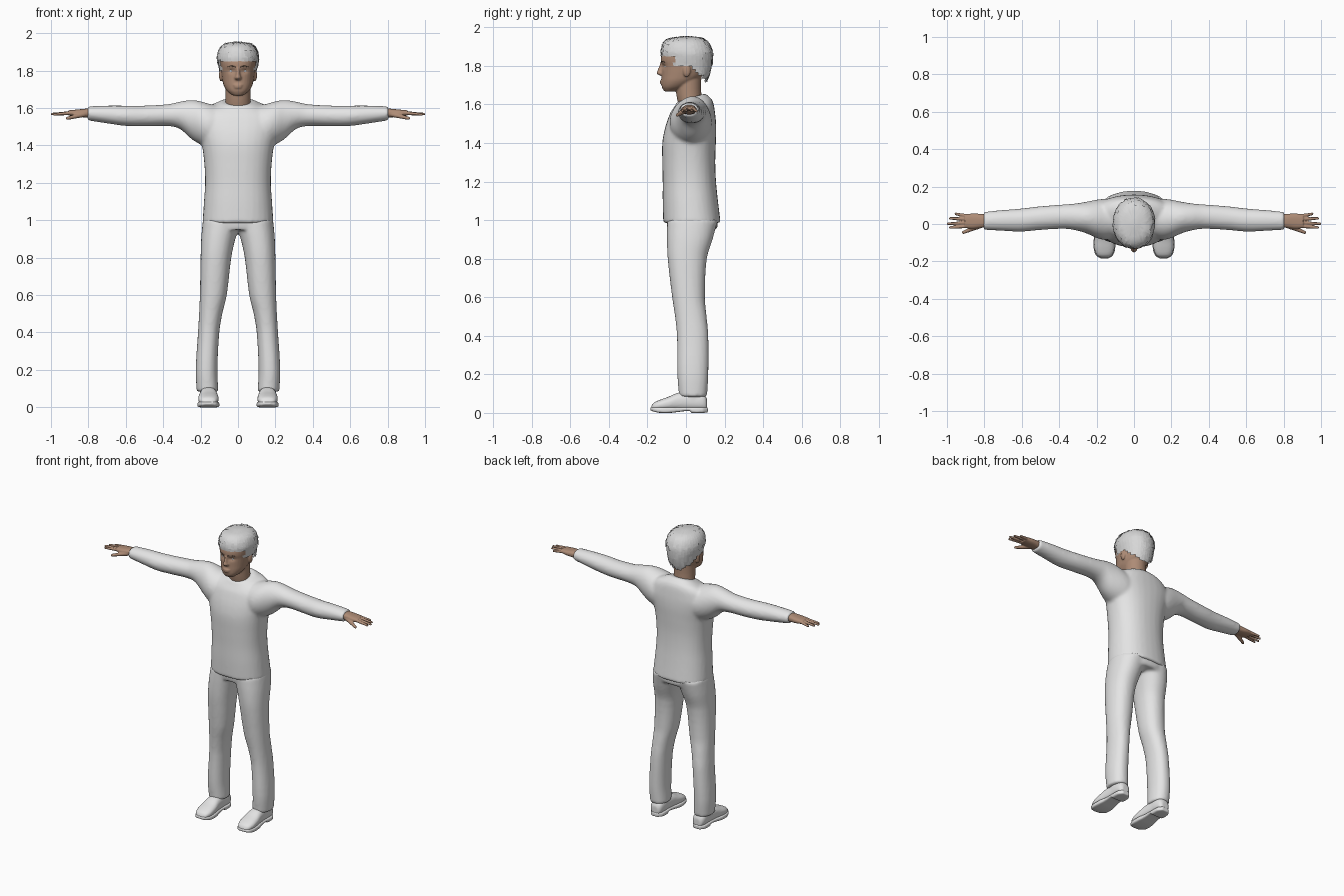
import bpy, bmesh, math, random
from mathutils import Vector, Matrix

if "Cube" in bpy.data.objects:
    bpy.data.objects.remove(bpy.data.objects["Cube"])

random.seed(4)


def material(name, rgb):
    m = bpy.data.materials.new(name)
    m.diffuse_color = (*rgb, 1)
    m.use_nodes = True
    m.node_tree.nodes["Principled BSDF"].inputs["Base Color"].default_value = m.diffuse_color
    return m


CLOTH = material("cloth grey", (0.78, 0.78, 0.78))
SKIN = material("skin brown", (0.42, 0.26, 0.18))
HAIR = material("hair grey", (0.68, 0.68, 0.68))
EYE = material("eye white", (0.6, 0.64, 0.68))
IRIS = material("iris grey", (0.2, 0.24, 0.28))
BROW = material("brow brown", (0.16, 0.11, 0.08))


def smooth_rings(rings, sub):
    """Hermite interpolation of ring extents along the loft axis."""
    n = len(rings)
    R = [Vector(r[1:]) for r in rings]
    T = [r[0] for r in rings]

    def tangent(i):
        a, b = max(i - 1, 0), min(i + 1, n - 1)
        return (R[b] - R[a]) / (T[b] - T[a])
    out = []
    for i in range(n - 1):
        h = T[i + 1] - T[i]
        for k in range(sub):
            u = k / sub
            p = (R[i] * (2*u**3 - 3*u**2 + 1) + tangent(i) * h * (u**3 - 2*u**2 + u)
                 + R[i + 1] * (3*u**2 - 2*u**3) + tangent(i + 1) * h * (u**3 - u**2))
            out.append((T[i] + h * u, *p))
    return out + [rings[-1]]


def loft(bm, axis, rings, n=2.0, seg=32, sub=4, side=1):
    """Rings are (position on axis, a min, a max, b min, b max)."""
    rows = []
    for t, a0, a1, b0, b1 in smooth_rings(rings, sub):
        row = []
        for j in range(seg):
            w = 2 * math.pi * j / seg
            c, s = math.cos(w), math.sin(w)
            a = (a0 + a1) / 2 + (a1 - a0) / 2 * math.copysign(abs(c) ** (2 / n), c)
            b = (b0 + b1) / 2 + (b1 - b0) / 2 * math.copysign(abs(s) ** (2 / n), s)
            x, y, z = {'x': (t, a, b), 'y': (a, t, b), 'z': (a, b, t)}[axis]
            row.append(bm.verts.new((x * side, y, z)))
        rows.append(row)
    for r, q in zip(rows, rows[1:]):
        for j in range(seg):
            k = (j + 1) % seg
            bm.faces.new((r[j], r[k], q[k], q[j]))
    bm.faces.new(rows[0])
    bm.faces.new(rows[-1])
    return rows


def ball(bm, centre, radii):
    mat = Matrix.Translation(centre) @ Matrix.Diagonal((*radii, 1))
    bmesh.ops.create_icosphere(bm, subdivisions=2, radius=1, matrix=mat)


def finger(bm, p0, p1, r0, r1, side):
    for i in range(19):
        u = i / 18
        p, r = Vector(p0).lerp(Vector(p1), u), r0 + (r1 - r0) * u
        ball(bm, (p.x * side, p.y, p.z), (r, r, r))


def finish(name, bm, mats, voxel=0, relax=4):
    bmesh.ops.recalc_face_normals(bm, faces=bm.faces)
    mesh = bpy.data.meshes.new(name)
    bm.to_mesh(mesh)
    bm.free()
    ob = bpy.data.objects.new(name, mesh)
    bpy.context.collection.objects.link(ob)
    if voxel:                                   # fuse overlapping volumes into one skin
        m = ob.modifiers.new("fuse", 'REMESH')
        m.mode, m.voxel_size = 'VOXEL', voxel
        s = ob.modifiers.new("relax", 'SMOOTH')
        s.factor, s.iterations = 0.5, relax
        bpy.context.view_layer.update()
        dg = bpy.context.evaluated_depsgraph_get()
        mesh = bpy.data.meshes.new_from_object(ob.evaluated_get(dg))
        ob.modifiers.clear()
        ob.data = mesh
    mesh.materials.clear()
    for m in mats:
        mesh.materials.append(m)
    mesh.shade_smooth()
    return ob


# Sweater: torso and both sleeves
bm = bmesh.new()
loft(bm, 'z', [(z, -h, h, f, b) for z, h, f, b in (
    (.985, .19, -.118, .18), (1.1, .182, -.121, .166), (1.2, .176, -.121, .156),
    (1.3, .18, -.123, .152), (1.4, .193, -.123, .155), (1.47, .212, -.111, .157),
    (1.53, .225, -.092, .154), (1.58, .2, -.072, .146), (1.605, .16, -.06, .135),
    (1.62, .12, -.052, .118), (1.635, .086, -.047, .1))], 2.3)
for v in bm.verts:                              # collar slopes down to the front
    v.co.z += .3 * (v.co.y - .025) * min(1, max(0, (v.co.z - 1.56) / .075))
for s in (1, -1):
    loft(bm, 'x', [(.05, -.06, .13, 1.42, 1.605), (.15, -.085, .135, 1.39, 1.622),
                   (.2, -.075, .13, 1.405, 1.636), (.25, -.052, .12, 1.435, 1.643),
                   (.31, -.034, .11, 1.488, 1.634), (.37, -.026, .105, 1.503, 1.621),
                   (.5, -.032, .095, 1.502, 1.613), (.6, -.041, .083, 1.504, 1.613),
                   (.7, -.037, .075, 1.518, 1.613), (.805, -.031, .065, 1.534, 1.609)], side=s)
finish("sweater", bm, [CLOTH], .01, 5)

# Trousers: hips and both legs
bm = bmesh.new()
loft(bm, 'z', [(.95, -.17, .17, -.092, .158), (.98, -.186, .186, -.098, .166),
               (1.03, -.18, .18, -.1, .155)], 2.3)
for s in (1, -1):
    loft(bm, 'z', [(.083, .105, .221, -.036, .109), (.2, .11, .226, -.045, .116),
                   (.4, .1, .214, -.047, .116), (.5, .084, .208, -.057, .107),
                   (.6, .06, .204, -.072, .098), (.8, .036, .2, -.095, .108),
                   (.9, .014, .197, -.099, .138), (1.0, -.02, .188, -.098, .165)],
         2.2, side=s)
finish("trousers", bm, [CLOTH], .01, 4)

# Shoes and soles
for s, tag in ((1, "left"), (-1, "right")):
    bm = bmesh.new()
    loft(bm, 'y', [(y, .158 - h, .158 + h, .012, t) for y, h, t in (
        (-.18, .022, .035), (-.168, .04, .052), (-.135, .053, .068), (-.09, .054, .084),
        (-.04, .048, .105), (.02, .044, .11), (.07, .044, .105), (.1, .036, .09),
        (.11, .022, .07))], 2.4, side=s)
    loft(bm, 'z', [(.05, .116, .202, -.03, .1), (.15, .122, .205, -.02, .095)], side=s)
    finish("shoe_" + tag, bm, [CLOTH], .006, 3)
    bm = bmesh.new()
    loft(bm, 'y', [(y, .158 - h, .158 + h, b, .03) for y, h, b in (
        (-.185, .018, .014), (-.172, .042, .008), (-.135, .057, 0), (-.08, .057, 0),
        (-.03, .048, .006), (.02, .046, .01), (.03, .047, 0), (.085, .045, 0),
        (.113, .024, .002))], 5, side=s)
    finish("sole_" + tag, bm, [CLOTH], .005, 1)

# Hands
for s, tag in ((1, "left"), (-1, "right")):
    bm = bmesh.new()
    loft(bm, 'x', [(.77, -.016, .05, 1.546, 1.6), (.82, -.021, .054, 1.55, 1.596),
                   (.86, -.025, .056, 1.553, 1.592), (.905, -.022, .052, 1.56, 1.588)],
         2.5, side=s)
    for b, tip in ((-.012, (.982, -.019, 1.566)), (.007, (.994, .002, 1.568)),
                   (.026, (.982, .03, 1.568)), (.043, (.953, .054, 1.566))):
        finger(bm, (.89, b, 1.574), tip, .0105, .0075, s)
    finger(bm, (.825, -.01, 1.566), (.912, -.045, 1.545), .015, .009, s)
    finish("hand_" + tag, bm, [SKIN], .004, 2)

# Head with neck, nose, lips and ears
bm = bmesh.new()
loft(bm, 'z', [(1.58, -.07, .07, -.035, .095), (1.65, -.067, .067, -.05, .08),
               (1.76, -.066, .066, -.06, .08)])
loft(bm, 'z', [(z, -h, h, f, b) for z, h, f, b in (
    (1.668, .03, -.113, -.06), (1.69, .057, -.125, .0), (1.72, .076, -.127, .05),
    (1.75, .084, -.126, .085), (1.8, .091, -.126, .11), (1.825, .094, -.131, .116),
    (1.855, .096, -.127, .118), (1.9, .088, -.105, .1), (1.94, .055, -.06, .06))], 2.2)
loft(bm, 'z', [(1.75, -.015, .015, -.138, -.1), (1.762, -.019, .019, -.153, -.1),
               (1.775, -.013, .013, -.149, -.1), (1.815, -.009, .009, -.134, -.1)])
ball(bm, (0, -.123, 1.722), (.027, .013, .007))
ball(bm, (0, -.123, 1.711), (.023, .013, .008))
for s in (1, -1):
    ball(bm, (s * .091, .004, 1.775), (.011, .021, .034))
head = finish("head", bm, [SKIN], .005, 3)
for v in head.data.vertices:                    # eye sockets
    for s in (1, -1):
        d2 = ((v.co.x - s * .034) / .02) ** 2 + ((v.co.z - 1.798) / .013) ** 2
        if v.co.y < -.05:
            v.co.y += .008 * math.exp(-d2)

# Eyes and brows
for s, tag in ((1, "left"), (-1, "right")):
    bm = bmesh.new()
    bmesh.ops.create_uvsphere(bm, u_segments=20, v_segments=16, radius=.0155,
                              matrix=Matrix.Translation((s * .034, -.097, 1.798))
                              @ Matrix.Rotation(math.pi / 2, 4, 'X'))
    bm.normal_update()
    for f in bm.faces:
        f.material_index = 1 if f.normal.y < -.9 else 0
    finish("eye_" + tag, bm, [EYE, IRIS])
    bm = bmesh.new()
    loft(bm, 'x', [(.014, -.132, -.122, 1.817, 1.822), (.035, -.126, -.115, 1.821, 1.828),
                   (.056, -.114, -.1, 1.818, 1.821)], seg=8, side=s)
    finish("brow_" + tag, bm, [BROW])

# Hair: cap trimmed at the hairline, with loose locks laid over it
HAIR_RINGS = [(z, -h, h, f, b) for z, h, f, b in (
    (1.7, .07, -.07, .1), (1.75, .09, -.095, .12), (1.8, .1, -.115, .134),
    (1.85, .11, -.129, .139), (1.88, .111, -.131, .136), (1.92, .097, -.118, .118),
    (1.945, .068, -.085, .085), (1.957, .02, -.02, .03))]


def above_hairline(p):
    if p.y < -.06:
        return p.z > 1.842
    if p.y < .03:
        return p.z > 1.805
    return p.z > 1.8 - 1.1 * (p.y - .03)


bm = bmesh.new()
SEG = 40
rows = loft(bm, 'z', HAIR_RINGS, 2.1, seg=SEG, sub=3)
mid = Vector((0, .005, 1.83))
grid = [[v.co.copy() for v in r] for r in rows]
for v in bm.verts:
    v.co = mid + (v.co - mid) * .975
for _ in range(420):
    j, top, length = random.randrange(SEG), random.randint(5, len(grid) - 1), random.randint(3, 6)
    lean, lift = random.choice((-1, 0, 0, 1)), random.uniform(.01, .05)
    strip = []
    for k in range(length + 1):
        i = top - k
        if i < 0:
            break
        scale = .985 + lift * k / length
        jj = j + lean * (k // 2)
        strip.append([bm.verts.new(mid + (grid[i][(jj + d) % SEG] - mid) * scale) for d in (0, 1)])
    for p, q in zip(strip, strip[1:]):
        bm.faces.new((p[0], p[1], q[1], q[0]))
low = [f for f in bm.faces if not above_hairline(f.calc_center_median())]
bmesh.ops.delete(bm, geom=low, context='FACES')
finish("hair", bm, [HAIR])
